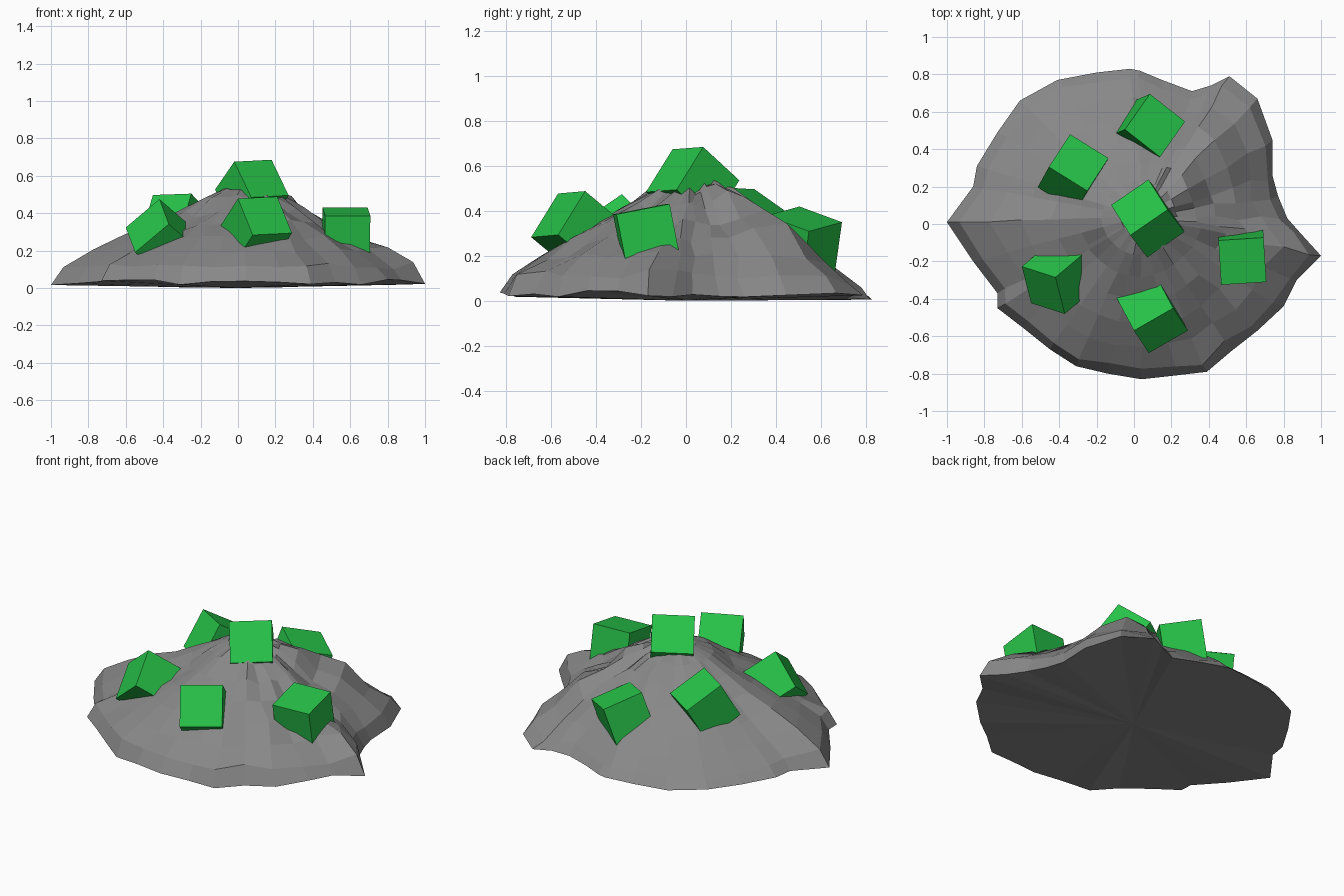
import bpy, bmesh, math, random
from mathutils import Vector

if "Cube" in bpy.data.objects:
    bpy.data.objects.remove(bpy.data.objects["Cube"])

random.seed(4)

# Base outline of the mound, seen from above
OUTLINE = [(1.0, -.17), (.9, -.06), (.82, .03), (.77, .15), (.74, .26), (.74, .45), (.66, .67),
           (.51, .79), (.41, .74), (.31, .71), (.15, .77), (.03, .82), (-.02, .83), (-.2, .81),
           (-.41, .77), (-.61, .66), (-.73, .49), (-.84, .31), (-.86, .2), (-1.0, .01),
           (-.86, -.2), (-.73, -.37), (-.73, -.45), (-.6, -.55), (-.45, -.67), (-.31, -.76),
           (-.14, -.8), (.04, -.83), (.22, -.81), (.39, -.79), (.52, -.68), (.66, -.57),
           (.8, -.44), (.87, -.3)]
# Slope: radius fraction, height on front/sides, height on the back
PROFILE = [(1.0, .035, .012), (.94, .12, .055), (.8, .195, .13), (.65, .27, .22), (.5, .345, .32),
           (.36, .42, .405), (.23, .49, .485), (.12, .53, .53)]
# Local crags and dents: x, y, height, squared width
BUMPS = [(.41, .4, .12, .015), (.27, .22, .06, .012), (-.7, .02, .05, .012),
         (-.25, -.19, -.05, .012), (-.16, .33, -.02, .012)]


def make_object(name, bm, material):
    bmesh.ops.recalc_face_normals(bm, faces=bm.faces)
    mesh = bpy.data.meshes.new(name)
    bm.to_mesh(mesh)
    bm.free()
    ob = bpy.data.objects.new(name, mesh)
    bpy.context.collection.objects.link(ob)
    mesh.materials.append(material)


def colour(name, r, g, b):
    mat = bpy.data.materials.new(name)
    mat.diffuse_color = (r, g, b, 1)
    mat.use_nodes = True
    mat.node_tree.nodes["Principled BSDF"].inputs["Base Color"].default_value = mat.diffuse_color
    return mat


stone = colour("stone", .245, .245, .245)
green = colour("green", .02, .54, .065)

# Rock mound: jagged rings climbing to the summit, flat fan underneath
bm = bmesh.new()
rings = []
for t, z_front, z_back in PROFILE:
    ring = []
    for x, y in OUTLINE:
        edge = Vector((x, y))
        d = edge.normalized()
        p = t * (t * edge + (1 - t) * .87 * d) + (1 - t) * Vector((.04, .04))
        back = min(1, max(0, d.dot(Vector((-.3, .95))) * 1.4 - .2))
        z = z_front * (1 - back) + z_back * back
        if t < 1:
            z += sum(h * math.exp(-((p.x - bx) ** 2 + (p.y - by) ** 2) / w) for bx, by, h, w in BUMPS)
            # roughest on the right and at the back right
            rough = .015 + .009 * d.dot(Vector((.9, .3))) - .005 * back
            p += Vector((random.uniform(-1, 1), random.uniform(-1, 1))) * rough * t
            z += random.uniform(-1, 1) * rough
        else:
            z = max(.005, z + random.uniform(-.02, .012))
        ring.append(bm.verts.new((p.x, p.y, z)))
    rings.append(ring)
n = len(OUTLINE)
summit = bm.verts.new((.04, .04, .51))
bottom = bm.verts.new((0, 0, 0))
for i in range(n):
    j = (i + 1) % n
    for a, b in zip(rings, rings[1:]):
        bm.faces.new((a[i], a[j], b[j], b[i]))
    bm.faces.new((rings[-1][i], rings[-1][j], summit))
    bm.faces.new((rings[0][j], rings[0][i], bottom))
make_object("rock_mound", bm, stone)

# Green cubes half sunk in the rock
SIZE = .242


def cube(name, corner, e1, e2):
    """Cube from an upper corner and two edge directions; the third edge runs down."""
    u = Vector(e1).normalized()
    w = u.cross(Vector(e2)).normalized()
    v = w.cross(u)
    bm = bmesh.new()
    bmesh.ops.create_cube(bm, size=1)
    for vert in bm.verts:
        c = vert.co + Vector((.5, .5, .5))
        vert.co = Vector(corner) + SIZE * (u * c.x + v * c.y + w * c.z)
    make_object(name, bm, green)


cube("cube_summit", (-.02, -.06, .675), (.19, .13, .01), (.08, -.12, -.185))
cube("cube_front", (0, -.57, .478), (.2, .115, .01), (.09, -.11, -.19))
cube("cube_right", (.466, -.325, .385), (-.015, .24, .047), (.24, .015, 0))
cube("cube_front_left", (-.42, -.285, .475), (-.178, .057, -.15), (.153, .129, -.132))
cube("cube_back_left", (-.455, .305, .497), (.11, .17, -.12), (.2, -.13, .01))
cube("cube_back", (.085, .695, .35), (.185, -.145, -.04), (-.14, -.175, .07))
